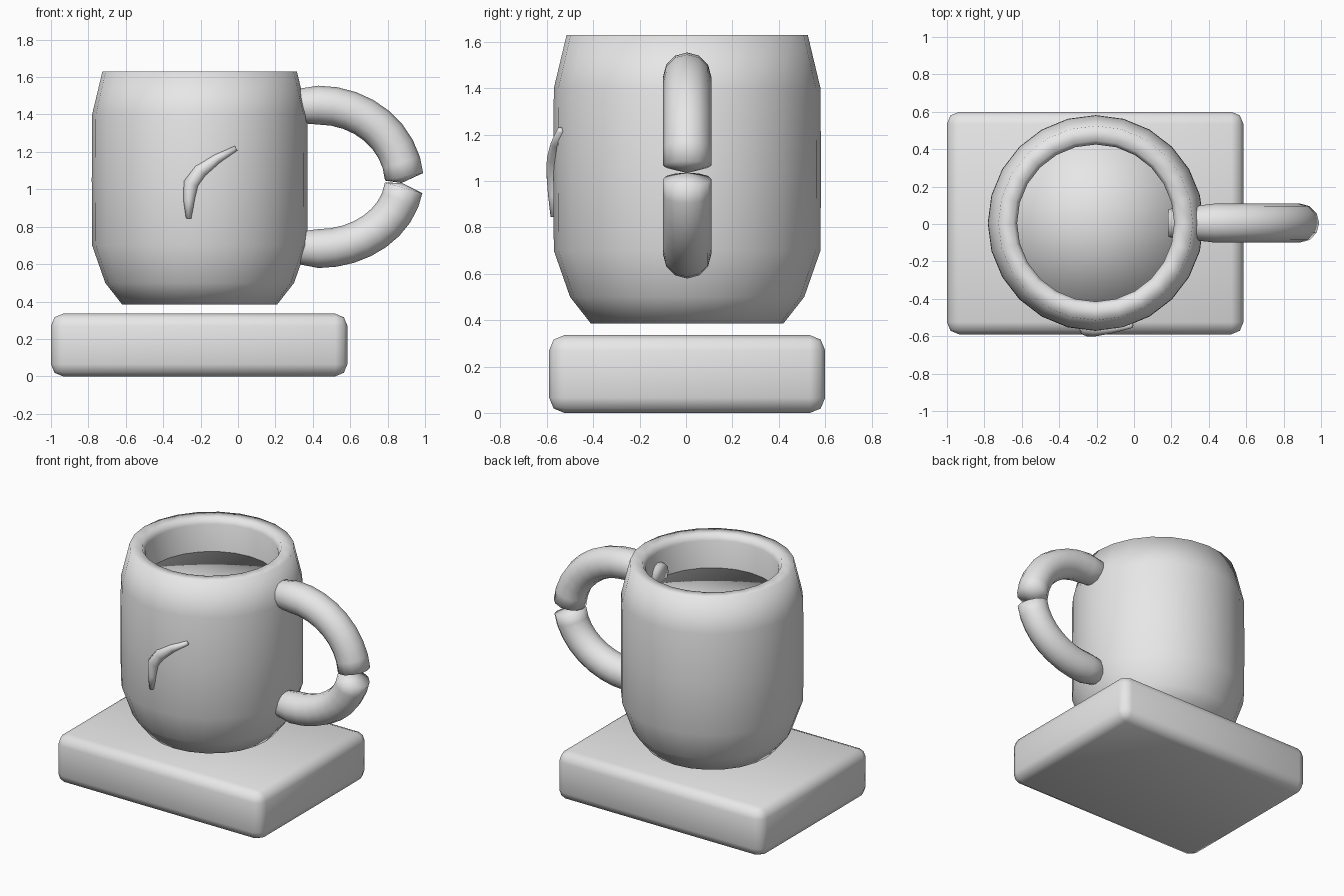
import bpy
import bmesh
from math import sin, cos, pi, radians
from mathutils import Vector

cube = bpy.data.objects.get("Cube")
if cube:
    bpy.data.objects.remove(cube, do_unlink=True)

grey = bpy.data.materials.new("plain_grey")
grey.use_nodes = True
grey.diffuse_color = (0.8, 0.8, 0.8, 1)
grey.node_tree.nodes["Principled BSDF"].inputs["Base Color"].default_value = (0.8, 0.8, 0.8, 1)

CX, CY = -0.205, 0.005


def finish(name, bm):
    """Turn a bmesh into a smooth shaded grey object."""
    bmesh.ops.recalc_face_normals(bm, faces=bm.faces[:])
    for f in bm.faces:
        f.smooth = True
    mesh = bpy.data.meshes.new(name)
    bm.to_mesh(mesh)
    bm.free()
    mesh.materials.append(grey)
    ob = bpy.data.objects.new(name, mesh)
    bpy.context.collection.objects.link(ob)
    return ob


def skin(name, rings, start, end):
    """Join rings of points with quads, and close both ends with fans."""
    bm = bmesh.new()
    loops = [[bm.verts.new(p) for p in ring] for ring in rings]
    n = len(loops[0])
    for a, b in zip(loops, loops[1:]):
        for i in range(n):
            j = (i + 1) % n
            bm.faces.new((a[i], a[j], b[j], b[i]))
    for loop, tip in ((loops[0], start), (loops[-1], end)):
        centre = bm.verts.new(tip)
        for i in range(n):
            bm.faces.new((loop[i], loop[(i + 1) % n], centre))
    return finish(name, bm)


def lathe(name, profile, sides=24):
    """Revolve (radius, height) pairs around the mug axis."""
    rings = [[(CX + r * cos(2 * pi * i / sides), CY + r * sin(2 * pi * i / sides), z)
              for i in range(sides)] for r, z in profile]
    return skin(name, rings, (CX, CY, profile[0][1]), (CX, CY, profile[-1][1]))


def tube(name, path, radii, tip=None, sides=12):
    """Sweep a circle of changing radius along a path."""
    pts = [Vector(p) for p in path]
    side = Vector((0, 1, 0))
    rings = []
    for k, (p, r) in enumerate(zip(pts, radii)):
        along = pts[min(k + 1, len(pts) - 1)] - pts[max(k - 1, 0)]
        out = along.cross(side).normalized()
        rings.append([p + r * (cos(2 * pi * i / sides) * out + sin(2 * pi * i / sides) * side)
                      for i in range(sides)])
    return skin(name, rings, pts[0], tip or pts[-1])


# Rounded slab under the mug
bm = bmesh.new()
bmesh.ops.create_cube(bm, size=1)
bmesh.ops.scale(bm, vec=(1.585, 1.19, 0.335), verts=bm.verts)
bmesh.ops.translate(bm, vec=(-0.2075, CY, 0.1675), verts=bm.verts)
bmesh.ops.bevel(bm, geom=bm.edges[:], offset=0.065, segments=2, profile=0.5, affect='EDGES')
finish("base_slab", bm)

# Mug body with thick wall, and the drink inside
lathe("mug_body", [(0.415, 0.385), (0.505, 0.5), (0.575, 0.7), (0.577, 1.05), (0.575, 1.4),
                   (0.52, 1.63), (0.44, 1.63), (0.42, 1.59), (0.42, 1.2), (0.4, 0.55)])
lathe("drink", [(0.425, 1.25), (0.425, 1.4)])


# Handle halves, pinched to one point where they meet
def handle(name, start, mid_z, rise, last):
    arc = [radians(90 + (last - 90) * i / 8) for i in range(9)]
    path = [start] + [(0.43 + 0.46 * cos(a), CY, mid_z + rise * sin(a)) for a in arc]
    tube(name, path, [0.075] + [0.104] * 9, tip=(0.875, CY, 1.034))


handle("handle_upper", (0.185, CY, 1.44), 1.03, 0.42, 5)
handle("handle_lower", (0.25, CY, 0.69), 1.06, -0.377, 8)

# Curved raised mark on the front
tube("front_mark",
     [(-0.01, -0.542, 1.22), (-0.11, -0.557, 1.165), (-0.2, -0.56, 1.1),
      (-0.25, -0.56, 1.03), (-0.262, -0.565, 0.94), (-0.264, -0.57, 0.845)],
     [0.014, 0.026, 0.04, 0.042, 0.03, 0.014], sides=8)
